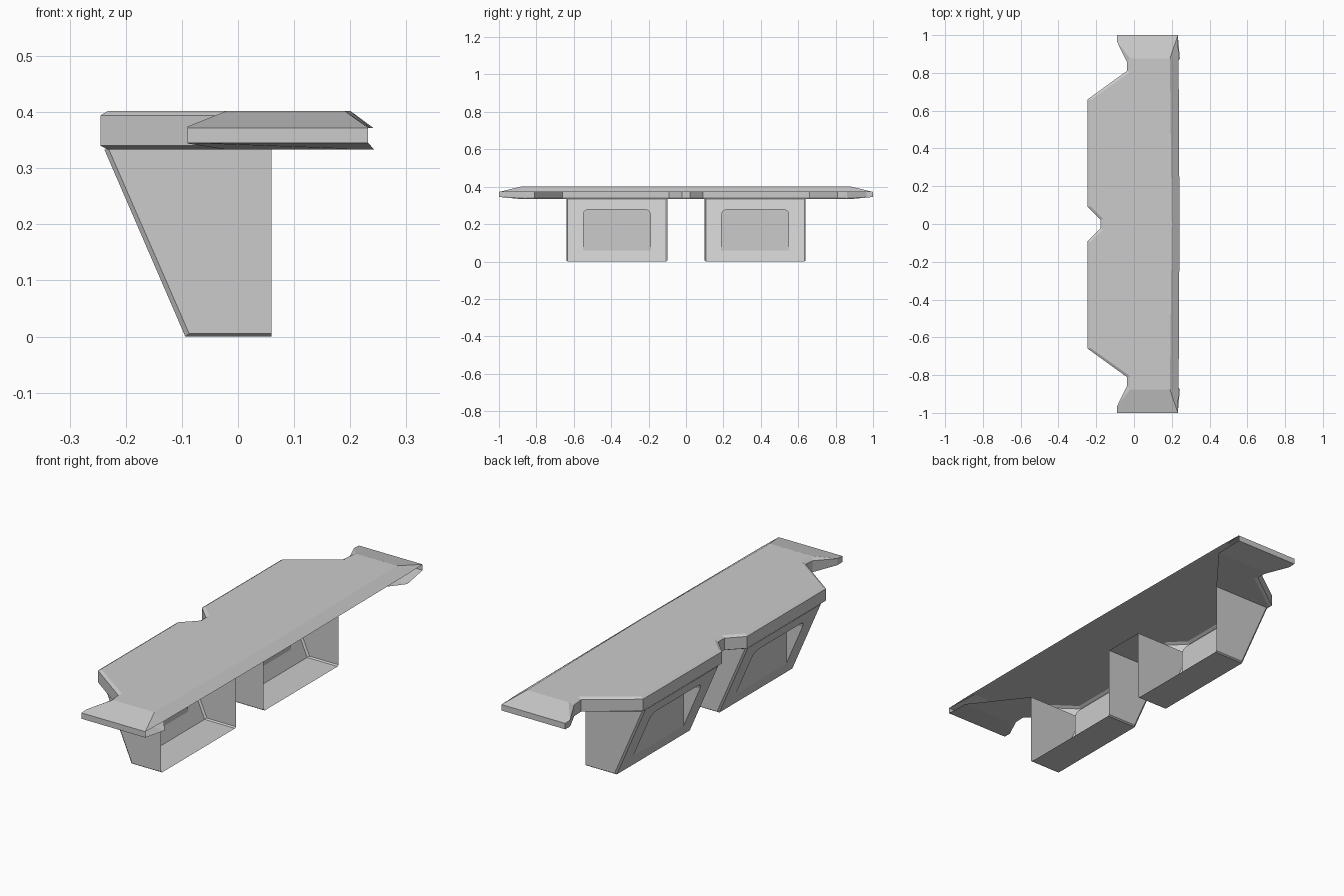
import bpy, bmesh, math
from mathutils import Vector

if "Cube" in bpy.data.objects:
    bpy.data.objects.remove(bpy.data.objects["Cube"])


def make(name, faces, probe):
    """Open skin from polygons; the probe direction gives the outward side of face 0."""
    bm = bmesh.new()
    for pts in faces:
        bm.faces.new([bm.verts.new(p) for p in pts])
    bmesh.ops.remove_doubles(bm, verts=bm.verts, dist=0.0005)
    bmesh.ops.recalc_face_normals(bm, faces=bm.faces)
    bm.faces.ensure_lookup_table()
    if bm.faces[0].normal.dot(Vector(probe)) < 0:
        bmesh.ops.reverse_faces(bm, faces=bm.faces)
    me = bpy.data.meshes.new(name)
    bm.to_mesh(me)
    bm.free()
    ob = bpy.data.objects.new(name, me)
    bpy.context.collection.objects.link(ob)
    mod = ob.modifiers.new("mirror", 'MIRROR')
    mod.use_axis = (False, True, False)
    mod.merge_threshold = 0.0005
    return ob


# --- top_shell: hollow slab, open along +x; half outline from the middle notch to the end
TOP, BOT, LIP = 0.402, 0.333, 0.372
side = [(-.178, 0), (-.178, .022), (-.245, .09), (-.245, .66), (-.038, .81), (-.038, .86), (-.09, .965)]
zup = [.394] * 5 + [.390, .374]
zlo = [.340] * 5 + [.338, .344]
inset = [(-.164, 0), (-.164, .027), (-.232, .095), (-.232, .655), (-.02, .806), (-.02, .875)]

up = [(x, y, z) for (x, y), z in zip(side, zup)]
lo = [(x, y, z) for (x, y), z in zip(side, zlo)]
tin = [(x, y, TOP) for x, y in inset]
bin_ = [(x, y, BOT) for x, y in inset]
end_u, end_l = [(-.09, 1, LIP), (.232, 1, LIP)], [(-.09, 1, .345), (.232, 1, .345)]
t0, t1 = (.2, 0, TOP), (.19, .875, TOP)
r0, r1 = (.241, 0, LIP), (.236, .875, LIP)
b1 = (.243, .875, BOT)

faces = [tin + [t1, t0]]                                  # flat top
for i in range(5):                                        # side wall and its chamfers
    faces += [[up[i], up[i + 1], tin[i + 1], tin[i]],
              [lo[i], lo[i + 1], up[i + 1], up[i]],
              [bin_[i], bin_[i + 1], lo[i + 1], lo[i]]]
faces += [[up[5], up[6], tin[5]], [lo[5], lo[6], up[6], up[5]], [bin_[5], lo[6], lo[5]],
          [lo[6], end_l[0], end_u[0], up[6]],
          [end_l[0], end_l[1], end_u[1], end_u[0]],       # end face
          [tin[5], up[6], end_u[0], end_u[1], t1],        # sloped ends
          [bin_[5], lo[6], end_l[0], end_l[1], b1],
          [t0, t1, r1, r0], [t1, end_u[1], r1]]           # sloped lip
# underside, left open around the legs and behind the lip
faces += [bin_[:3] + [(-.232, .1, BOT), (.06, .1, BOT), (.06, 0, BOT)],
          [(-.232, .64, BOT)] + bin_[3:] + [b1, (.06, .64, BOT)]]
make("top_shell", faces, (0, 0, 1))

# --- leg: tapered bin with a slanted, recessed back, open toward +x and at the top
Y0, Y1, C = .1, .64, .007
BX, TX = -.094, -.238


def slope_x(z):
    return BX + (TX - BX) * z / BOT


def back(y, z):
    return (slope_x(z), y, z)


ya, yb = Y0 + C, Y1 - C
faces = [[(.06, ya, 0), (.06, yb, 0), back(yb, 0), back(ya, 0)]]
for ys, yc in ((Y0, ya), (Y1, yb)):
    s = [(.06, ys, BOT), (.06, ys, .005), (-.087, ys, .005), (-.23, ys, BOT)]
    faces += [s,
              [s[1], s[2], back(yc, 0), (.06, yc, 0)],
              [s[2], s[3], back(yc, BOT), back(yc, 0)]]

# recess outline: square at the bottom, rounded at the top
ym, HW, Z0, Z1, R = (Y0 + Y1) / 2, .182, .06, .28, .03


def half_outline(sgn):
    pts = [(ym, Z0), (ym + sgn * HW, Z0)]
    for k in range(4):
        a = math.radians(30 * k)
        pts.append((ym + sgn * (HW - R + R * math.cos(a)), Z1 - R + R * math.sin(a)))
    return pts + [(ym, Z1)]


for sgn, yc in ((1, yb), (-1, ya)):
    h = half_outline(sgn)
    faces.append([back(*p) for p in h] + [back(ym, BOT), back(yc, BOT), back(yc, 0), back(ym, 0)])
    xp = slope_x(Z0)
    faces.append([(xp, y, z) for y, z in h])              # upright recess panel
    for p, q in zip(h[1:], h[2:]):                        # recess walls
        quad = [back(*p), back(*q), (xp, *q), (xp, *p)]
        faces.append(quad[:3] if p[1] == Z0 else quad)
make("leg", faces, (0, 0, -1))
